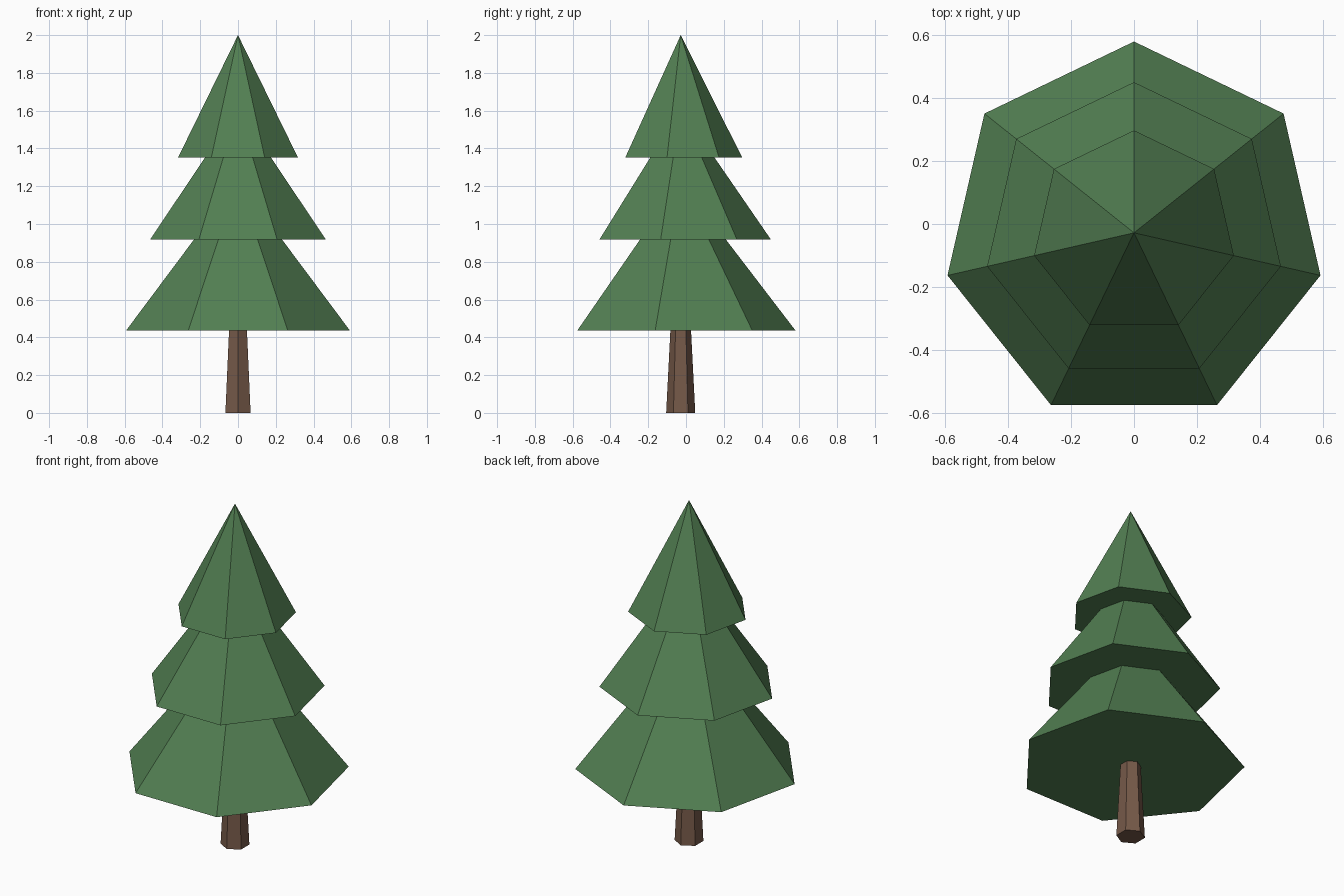
import bpy
import math

if "Cube" in bpy.data.objects:
    bpy.data.objects.remove(bpy.data.objects["Cube"])

CENTRE_Y = -0.028


def material(name, colour):
    mat = bpy.data.materials.new(name)
    mat.diffuse_color = (*colour, 1.0)
    mat.use_nodes = True
    mat.node_tree.nodes["Principled BSDF"].inputs["Base Color"].default_value = mat.diffuse_color
    return mat


def cone(name, sides, r_bottom, r_top, z_bottom, z_top, mat):
    """Flat-faced cone with one corner pointing to +y."""
    bpy.ops.mesh.primitive_cone_add(
        vertices=sides, radius1=r_bottom, radius2=r_top,
        depth=z_top - z_bottom, end_fill_type='NGON',
        location=(0, CENTRE_Y, (z_bottom + z_top) / 2))
    obj = bpy.context.object
    obj.name = name
    # Turn the mesh so that its first corner lies on +y
    v = obj.data.vertices[0].co
    obj.rotation_euler.z = math.pi / 2 - math.atan2(v.y, v.x)
    obj.data.materials.append(mat)
    return obj


green = material("leaf_green", (0.085, 0.212, 0.085))
brown = material("bark_brown", (0.178, 0.100, 0.066))

# Tapered six-sided trunk, ending just inside the lowest tier
cone("trunk", 6, 0.077, 0.054, 0.0, 0.45, brown)

# Three seven-sided foliage tiers: name, radius, bottom, tip
for name, radius, bottom, tip in (
        ("lower_foliage", 0.607, 0.437, 1.23),
        ("middle_foliage", 0.478, 0.917, 1.612),
        ("top_foliage", 0.325, 1.353, 2.0)):
    cone(name, 7, radius, 0.0, bottom, tip, green)
